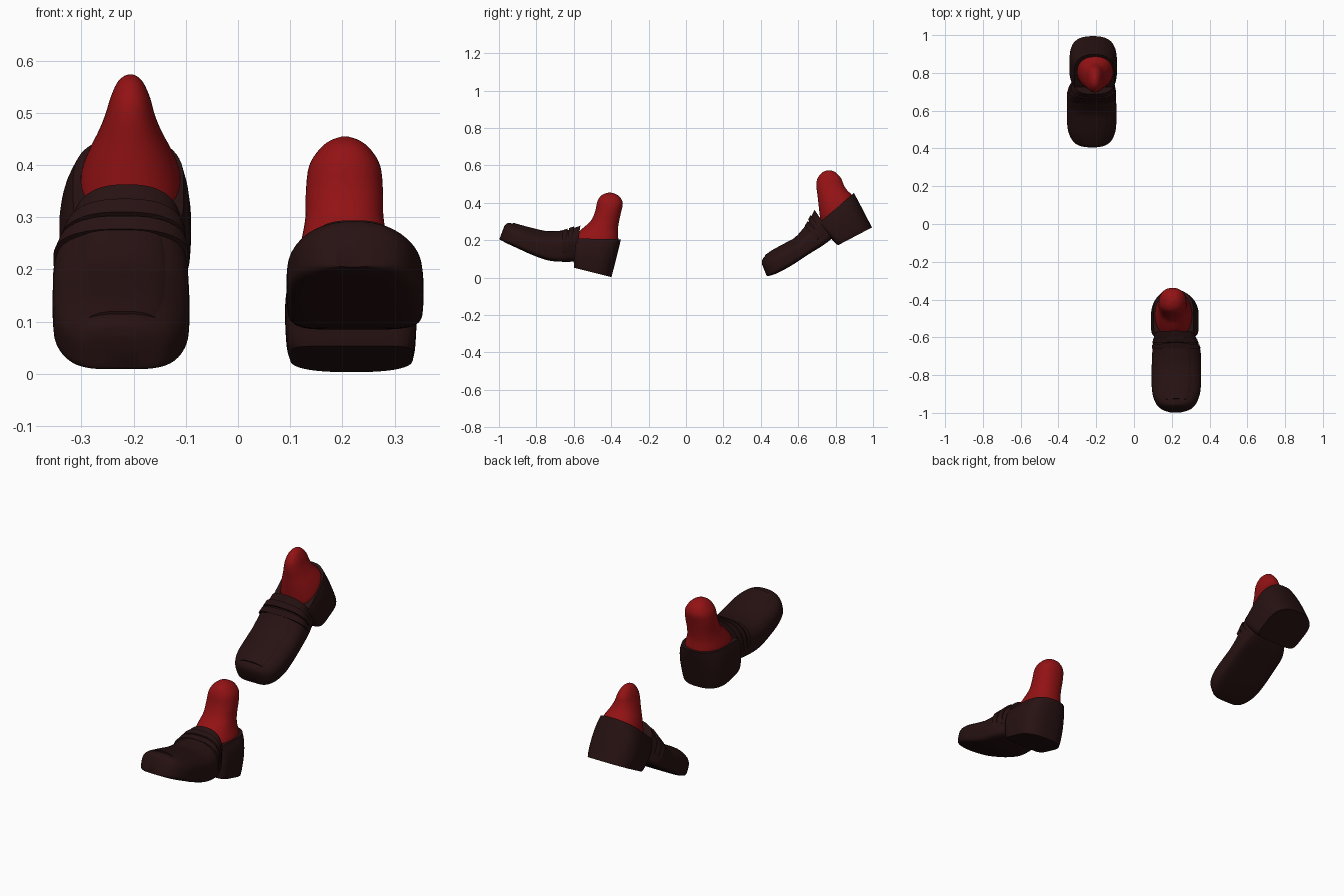
import bpy, bmesh, math

if "Cube" in bpy.data.objects:
    bpy.data.objects.remove(bpy.data.objects["Cube"])


def material(name, col):
    m = bpy.data.materials.new(name)
    m.diffuse_color = (*col, 1)
    m.use_nodes = True
    m.node_tree.nodes["Principled BSDF"].inputs["Base Color"].default_value = m.diffuse_color
    return m


LEATHER = material("dark brown leather", (0.020, 0.0058, 0.0058))
RED = material("red sock", (0.29, 0.006, 0.007))
SEG = 48


def lerp(a, b, t):
    return tuple(u + (v - u) * t for u, v in zip(a, b))


def refine(st, n):
    """Catmull-Rom resampling of stations."""
    out = []
    for i in range(len(st) - 1):
        p0, p1, p2, p3 = st[max(i - 1, 0)], st[i], st[i + 1], st[min(i + 2, len(st) - 1)]
        for k in range(n):
            t = k / n
            out.append(tuple(0.5 * (2 * b + (c - a) * t + (2 * a - 5 * b + 4 * c - d) * t * t
                                    + (3 * b - a - 3 * c + d) * t ** 3)
                             for a, b, c, d in zip(p0, p1, p2, p3)))
    return out + [st[-1]]


def loft(name, stations, mat, place, e1, e2, mid, n=4, angle=40):
    """Skin superellipse rings; station = (y1, z1, y2, z2, x_left, x_right)."""
    bm = bmesh.new()
    rings = []
    for y1, z1, y2, z2, xl, xr in refine(stations, n):
        ring = []
        for i in range(SEG):
            a = 2 * math.pi * (i + 0.5) / SEG
            c, s = math.cos(a), math.sin(a)
            e = e1 if s < 0 else e2
            x = (xl + xr) / 2 + (xr - xl) / 2 * math.copysign(abs(c) ** e, c)
            v = mid + (mid if s < 0 else 1 - mid) * math.copysign(abs(s) ** e, s)
            ring.append(bm.verts.new(place(x, y1 + (y2 - y1) * v, z1 + (z2 - z1) * v)))
        rings.append(ring)
    for r, q in zip(rings, rings[1:]):
        for i in range(SEG):
            j = (i + 1) % SEG
            bm.faces.new((r[i], r[j], q[j], q[i]))
    bm.faces.new(rings[0])
    bm.faces.new(rings[-1])
    bmesh.ops.recalc_face_normals(bm, faces=bm.faces)
    me = bpy.data.meshes.new(name)
    bm.to_mesh(me)
    bm.free()
    me.materials.append(mat)
    ob = bpy.data.objects.new(name, me)
    bpy.context.collection.objects.link(ob)
    bpy.ops.object.select_all(action='DESELECT')
    ob.select_set(True)
    bpy.context.view_layer.objects.active = ob
    bpy.ops.object.shade_smooth_by_angle(angle=math.radians(angle))


def front_place(x, y, z):
    return (x, y, z)


TILT = math.radians(41.7)


def back_place(x, y, z):
    # mirrored shoe, heel lifted, standing on its toe
    dy, dz = y + 0.6, z - 0.21
    return (-x, 0.706 + dy * math.cos(TILT) - dz * math.sin(TILT),
            0.289 + dy * math.sin(TILT) + dz * math.cos(TILT))


def mirror_place(x, y, z):
    return (-x, y, z)


# forefoot plan widths, toe to tongue
widths = [(.185, .255), (.145, .30), (.115, .33), (.097, .35),
          (.093, .355), (.094, .355), (.098, .35), (.108, .318)]
# side profiles: sole point, then top point
front_profile = [(-.998, .205, -.972, .275), (-.985, .198, -.955, .291), (-.955, .182, -.925, .289),
                 (-.90, .157, -.875, .275), (-.83, .125, -.81, .258), (-.74, .093, -.74, .244),
                 (-.66, .085, -.66, .247), (-.59, .086, -.565, .278)]
back_profile = [(-.990, .187, -.968, .248), (-.985, .178, -.952, .264), (-.955, .163, -.925, .268),
                (-.90, .147, -.875, .262), (-.83, .133, -.81, .247), (-.74, .120, -.74, .232),
                (-.66, .106, -.66, .241), (-.59, .10, -.565, .278)]
# heel shell from the ground up: front point, back point, widths
heel = [(-.598, .053, -.398, .003, .100, .335), (-.600, .075, -.390, .035, .093, .340),
        (-.602, .130, -.372, .105, .090, .342), (-.604, .175, -.357, .165, .095, .333),
        (-.605, .210, -.348, .205, .104, .316)]
front_sock = [(-.600, .170, -.362, .170, .112, .308), (-.600, .212, -.362, .212, .112, .306),
              (-.555, .262, -.364, .255, .122, .288), (-.512, .300, -.358, .300, .129, .279),
              (-.487, .350, -.347, .350, .130, .278), (-.476, .400, -.338, .395, .136, .273),
              (-.462, .430, -.350, .428, .155, .255), (-.440, .447, -.374, .446, .176, .234),
              (-.412, .455, -.402, .455, .200, .210)]
back_sock = [(.730, .270, .895, .415, .110, .302), (.718, .315, .885, .445, .112, .300),
             (.709, .385, .867, .462, .128, .285), (.703, .440, .851, .482, .146, .268),
             (.697, .490, .840, .505, .160, .254), (.701, .525, .830, .530, .168, .245),
             (.720, .555, .808, .556, .180, .233), (.740, .569, .790, .569, .192, .221),
             (.762, .574, .770, .574, .203, .209)]


def shoe(side, profile, place, sock, sock_place):
    st = [p + w for p, w in zip(profile, widths)]
    # vamp and sole
    loft(side + "_forefoot", st, LEATHER, place, 0.35, 0.8, 0.4, n=5)
    # raised apron on top of the toe
    apron = [(s[0], s[1] + .03, s[2], s[3] + .005, s[4] + .03, s[5] - .03) for s in st[2:7]]
    loft(side + "_apron", apron, LEATHER, place, 0.5, 0.72, 0.4)
    # strap bands over the instep
    for k, (a, b) in enumerate(((0.0, 0.28), (0.36, 0.64))):
        band = [lerp(st[6], st[7], t) for t in (a, b)]
        band = [(s[0], s[1] + .03, s[2], s[3] + .007, s[4] - .004, s[5] + .004) for s in band]
        loft(f"{side}_strap_{k + 1}", band, LEATHER, place, 0.35, 0.8, 0.35, n=1)
    # heel shell and sock
    loft(side + "_heel_shell", heel, LEATHER, place, 0.3, 0.8, 0.5)
    loft(side + "_sock", sock, RED, sock_place, 0.9, 0.9, 0.5, angle=70)


shoe("front_shoe", front_profile, front_place, front_sock, front_place)
shoe("back_shoe", back_profile, back_place, back_sock, mirror_place)
